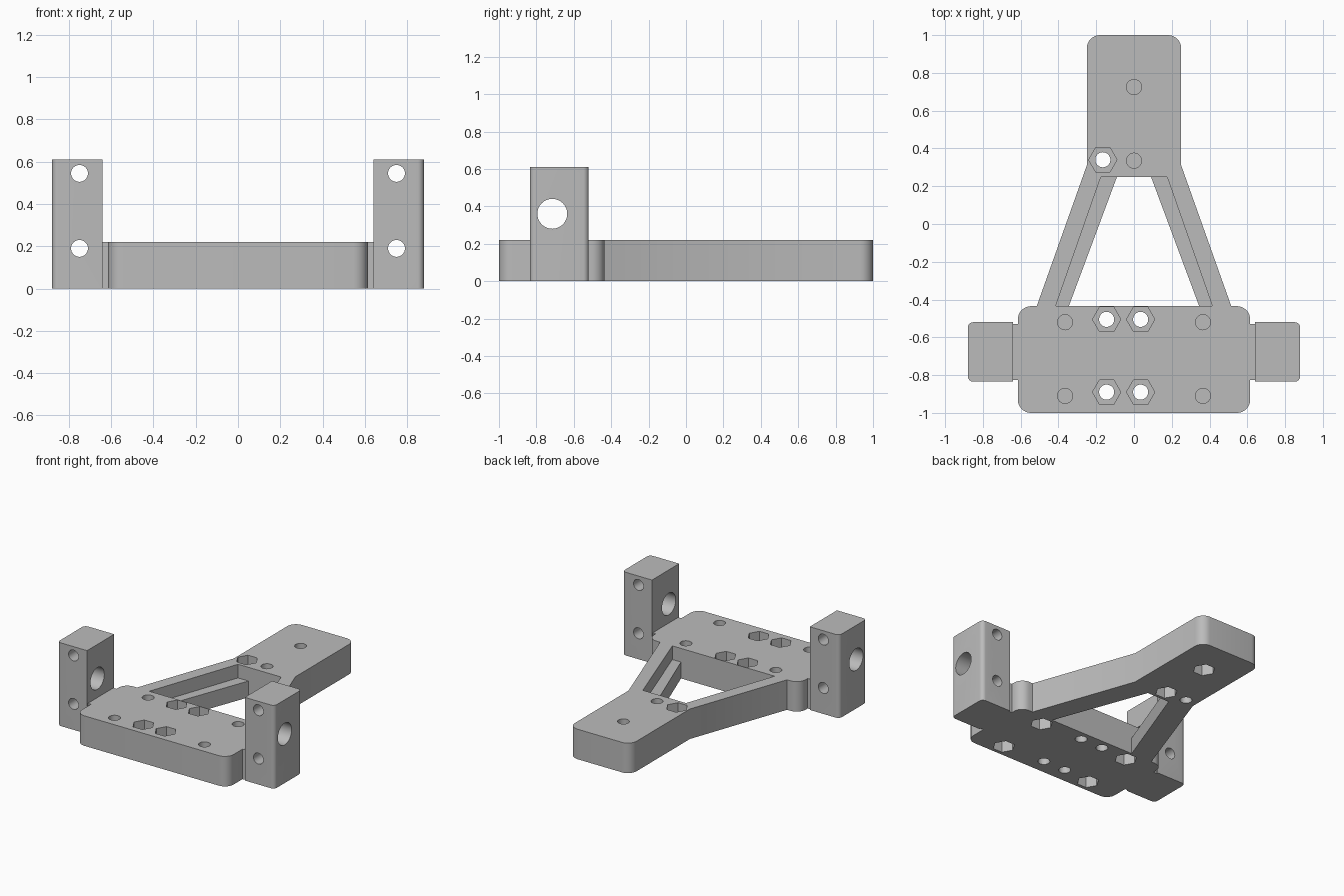
import bpy, math
from mathutils import Vector, Matrix

cube = bpy.data.objects.get("Cube")
if cube:
    bpy.data.objects.remove(cube, do_unlink=True)

grey = bpy.data.materials.new("plain grey")
grey.use_nodes = True
colour = (0.5, 0.5, 0.5, 1)
grey.diffuse_color = colour
grey.node_tree.nodes["Principled BSDF"].inputs["Base Color"].default_value = colour


def fillet(points, steps=8):
    """Round each (x, y, radius) corner of a closed outline."""
    out = []
    for i, (x, y, r) in enumerate(points):
        p = Vector((x, y))
        if r == 0:
            out.append(p)
            continue
        a = (Vector(points[i - 1][:2]) - p).normalized()
        b = (Vector(points[(i + 1) % len(points)][:2]) - p).normalized()
        half = a.angle(b) / 2
        centre = p + (a + b).normalized() * r / math.sin(half)
        start = p + a * r / math.tan(half) - centre
        end = p + b * r / math.tan(half) - centre
        sweep = math.pi - 2 * half
        for k in range(steps + 1):
            t = k / steps
            out.append(centre + (start * math.sin((1 - t) * sweep)
                                 + end * math.sin(t * sweep)) / math.sin(sweep))
    return out


def prism(name, outline, z0, z1):
    n = len(outline)
    verts = [(p[0], p[1], z) for z in (z0, z1) for p in outline]
    faces = [list(range(n))[::-1], list(range(n, 2 * n))]
    faces += [(i, (i + 1) % n, (i + 1) % n + n, i + n) for i in range(n)]
    mesh = bpy.data.meshes.new(name)
    mesh.from_pydata(verts, [], faces)
    mesh.materials.append(grey)
    obj = bpy.data.objects.new(name, mesh)
    bpy.context.collection.objects.link(obj)
    return obj


def disc(r, sides):
    return [(r * math.cos(2 * math.pi * i / sides),
             r * math.sin(2 * math.pi * i / sides)) for i in range(sides)]


def cut(obj, cutter):
    cutter.hide_render = True
    bpy.ops.object.select_all(action='DESELECT')
    bpy.context.view_layer.objects.active = obj
    obj.select_set(True)
    mod = obj.modifiers.new("cut", 'BOOLEAN')
    mod.operation = 'DIFFERENCE'
    mod.solver = 'EXACT'
    mod.object = cutter
    bpy.ops.object.modifier_apply(modifier=mod.name)
    bpy.data.objects.remove(cutter, do_unlink=True)


def drill(obj, x, y, z0, z1, r, sides=32):
    cutter = prism("cutter", disc(r, sides), z0, z1)
    cutter.data.transform(Matrix.Translation((x, y, 0)))
    cut(obj, cutter)


def cross_drill(obj, axis, centre, r):
    cutter = prism("cutter", disc(r, 32), -0.3, 0.3)
    cutter.data.transform(Matrix.Translation(centre) @ Matrix.Rotation(math.pi / 2, 4, axis))
    cut(obj, cutter)


def smooth(obj):
    bpy.ops.object.select_all(action='DESELECT')
    bpy.context.view_layer.objects.active = obj
    obj.select_set(True)
    bpy.ops.object.shade_smooth_by_angle(angle=math.radians(30))


TOP, LEDGE, HOLE, NUT = 0.22, 0.12, 0.04, 0.075
FRONT, BACK = -0.435, 0.25   # ends of the window between the arms

# Frame: front plate, two arms and tail in one outline
half = [(0.615, -1, 0.07), (0.615, -0.825, 0), (0.64, -0.825, 0), (0.64, -0.53, 0),
        (0.615, -0.53, 0), (0.615, FRONT, 0.07), (0.515, FRONT, 0),
        (0.25, 0.31, 0), (0.25, 1, 0.07)]
outline = half + [(-x, y, r) for x, y, r in reversed(half)]
frame = prism("frame", fillet(outline), 0, TOP)

# Window, wider above the ledges
for front_x, back_x, z0 in ((0.345, 0.09, -0.1), (0.415, 0.175, LEDGE)):
    window = [(-front_x, FRONT), (front_x, FRONT), (back_x, BACK), (-back_x, BACK)]
    cut(frame, prism("cutter", window, z0, 0.4))

# Through bolts with nut pockets on top
for x, y in ((-0.145, -0.505), (0.035, -0.505), (-0.145, -0.89), (0.035, -0.89), (-0.165, 0.34)):
    drill(frame, x, y, -0.1, 0.4, HOLE)
    drill(frame, x, y, TOP - 0.12, 0.4, NUT, 6)

# Bolt holes from above, nut pockets below, thin wall between
for x, y in ((-0.365, -0.52), (0.365, -0.52), (-0.365, -0.91), (0.365, -0.91), (0, 0.725), (0, 0.335)):
    drill(frame, x, y, 0.13, 0.4, HOLE)
    drill(frame, x, y, -0.1, 0.12, NUT, 6)
smooth(frame)

# Upright posts with rounded outer edges
for side, name in ((1, "left_post"), (-1, "right_post")):
    pts = [(0.64, -0.835, 0), (0.88, -0.835, 0.03), (0.88, -0.52, 0.03), (0.64, -0.52, 0)]
    if side < 0:
        pts = [(-x, y, r) for x, y, r in reversed(pts)]
    post = prism(name, fillet(pts), 0, 0.61)
    for z in (0.19, 0.545):
        cross_drill(post, 'X', (side * 0.75, -0.68, z), HOLE)
    cross_drill(post, 'Y', (side * 0.76, -0.715, 0.36), 0.08)
    smooth(post)
